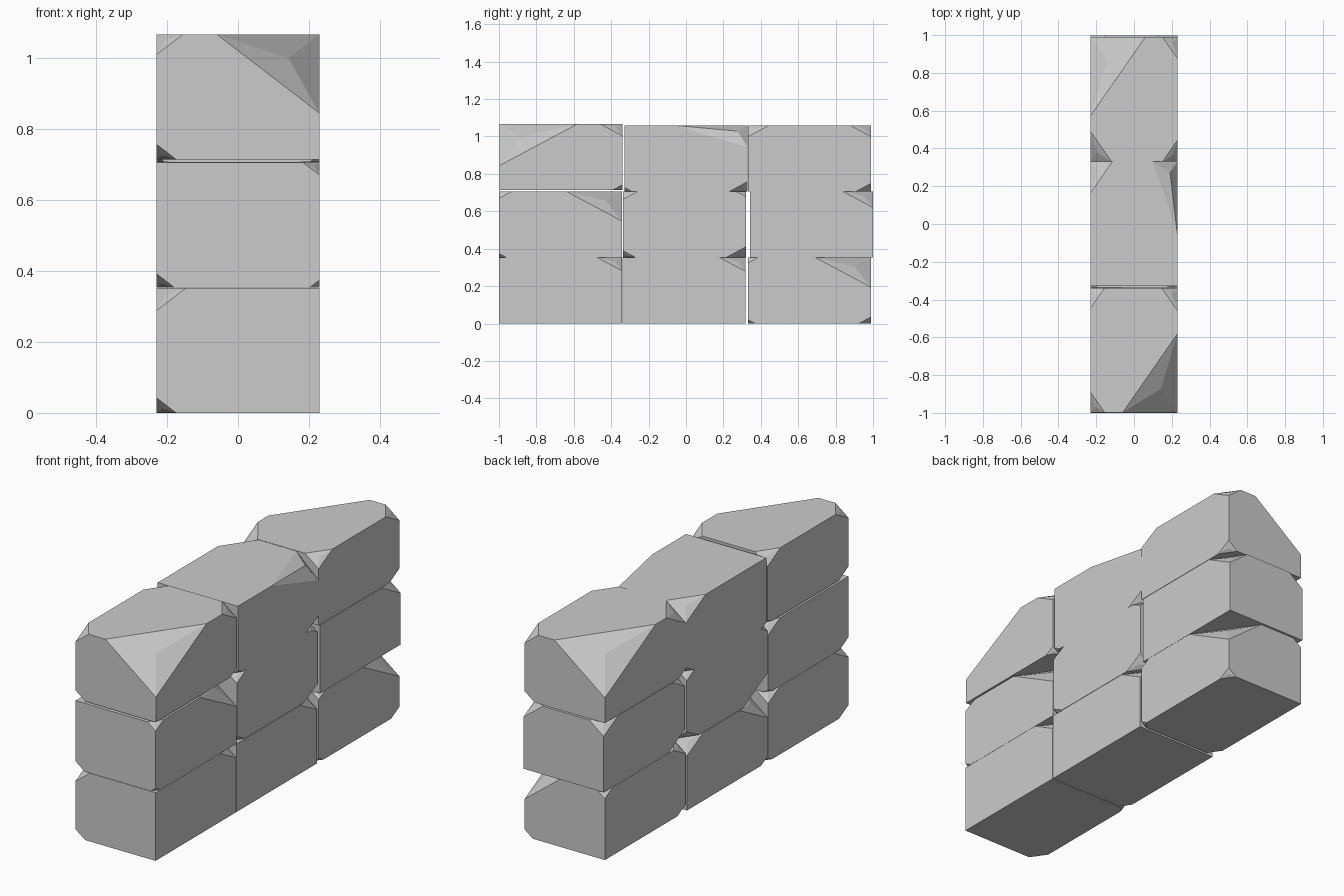
import bpy, bmesh
from itertools import product
from mathutils import Vector

if "Cube" in bpy.data.objects:
    bpy.data.objects.remove(bpy.data.objects["Cube"])

SIZE = Vector((0.458, 0.658, 0.352))
# corner order: signs of x, y, z from (-,-,-) to (+,+,+)
CORNERS = list(product((-1, 1), repeat=3))


def stone(name, y0, z0, chips):
    """Block whose corners are each knocked back by a fraction of its edges."""
    centre = Vector((0, y0, z0)) + Vector((0, SIZE.y / 2, SIZE.z / 2))
    bm = bmesh.new()
    for sign, chip in zip(CORNERS, chips):
        t = chip if isinstance(chip, tuple) else (chip,) * 3
        corner = centre + Vector([s * d / 2 for s, d in zip(sign, SIZE)])
        if min(t) == 0:
            bm.verts.new(corner)
            continue
        # one point along each edge, and a raised point inside the chip
        for i in range(3):
            p = corner.copy()
            p[i] -= sign[i] * t[i] * SIZE[i]
            bm.verts.new(p)
        bm.verts.new(corner - Vector([s * d * 0.3 * min(t) for s, d in zip(sign, SIZE)]))
    bmesh.ops.convex_hull(bm, input=bm.verts[:])
    bmesh.ops.dissolve_limit(bm, angle_limit=0.005, verts=bm.verts[:], edges=bm.edges[:])
    bmesh.ops.recalc_face_normals(bm, faces=bm.faces[:])
    mesh = bpy.data.meshes.new(name)
    bm.to_mesh(mesh)
    bm.free()
    bpy.context.collection.objects.link(bpy.data.objects.new(name, mesh))


# bottom course
stone("bottom_front_stone", -1.0, 0, (.12, .18, .05, .15, 0, 0, 0, .2))
stone("bottom_middle_stone", -.339, 0, (.08, .35, 0, .2, 0, 0, 0, .21))
stone("bottom_back_stone", .331, 0, (.1, .15, 0, .1, .06, .08, .1, .45))
# middle course
stone("centre_front_stone", -.999, .353, (.11, 0, .05, .15, .06, .1, 0, .45))
stone("centre_middle_stone", -.337, .354, (.3, .08, .15, .1, .1, .12, .16, .08))
stone("centre_back_stone", .341, .353, (.2, .15, 0, .18, 0, 0, 0, .24))
# top course
stone("top_front_stone", -.997, .714, (.12, .16, .05, .16, 0, .63, .08, .18))
stone("top_middle_stone", -.328, .706, (.05, 0, .1, .25, .06, 0, .15, (.28, .58, .33)))
stone("top_back_stone", .331, .707, (.08, .24, 0, .63, 0, .17, .12, .17))
